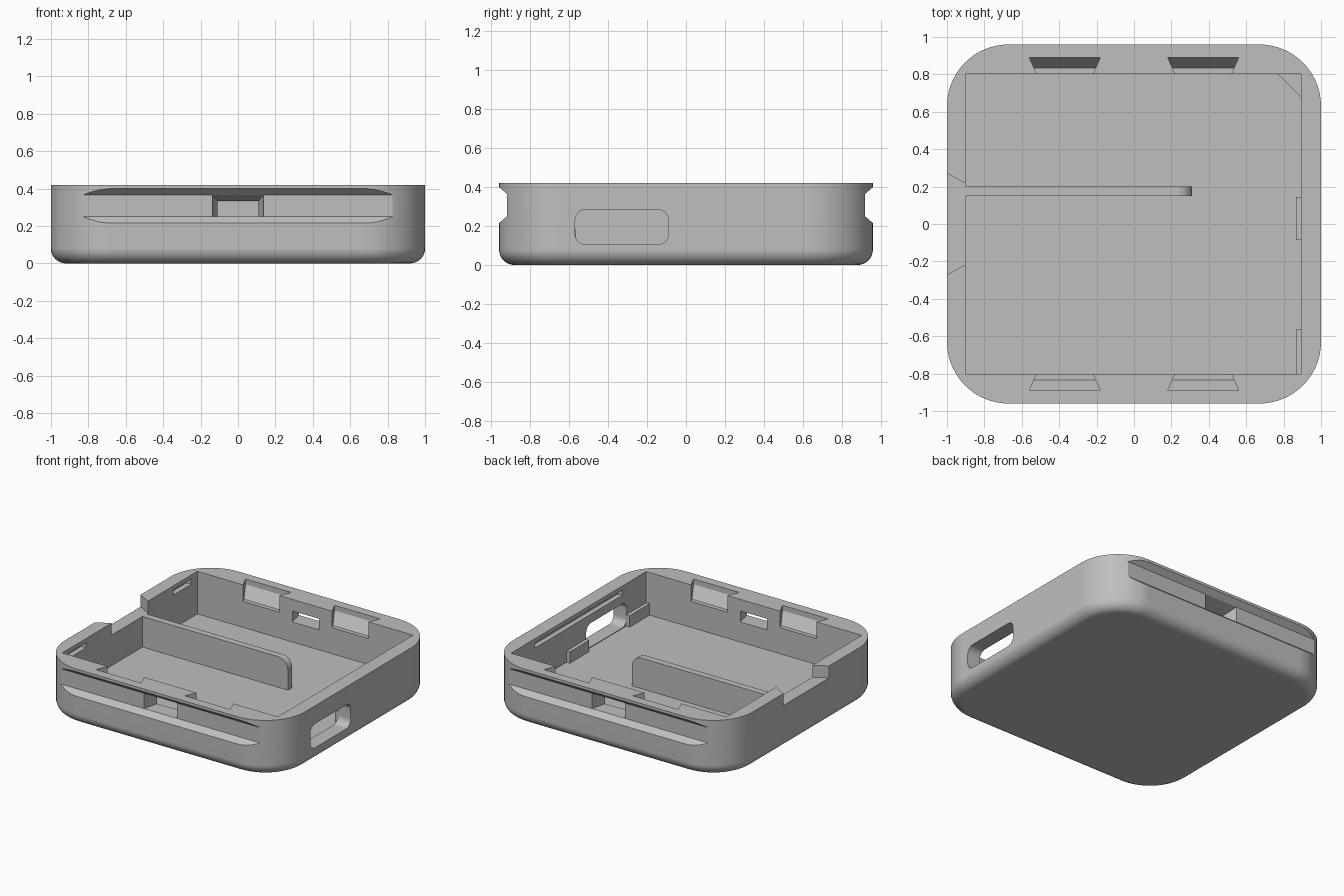
import bpy, bmesh, math
from mathutils import Vector

cube = bpy.data.objects.get("Cube")
if cube:
    bpy.data.objects.remove(cube, do_unlink=True)

grey = bpy.data.materials.new("matte grey")
grey.use_nodes = True
COLOUR = (0.52, 0.52, 0.52, 1)
grey.diffuse_color = COLOUR
grey.node_tree.nodes["Principled BSDF"].inputs["Base Color"].default_value = COLOUR

WIDTH, DEPTH, HEIGHT = 1.0, 0.96, 0.42   # half width, half depth, full height
FLOOR, SHELF = 0.10, 0.33


def loft(name, rings):
    """Closed solid through a list of equal-length point rings."""
    bm = bmesh.new()
    loops = [[bm.verts.new(p) for p in ring] for ring in rings]
    n = len(loops[0])
    for a, b in zip(loops, loops[1:]):
        for i in range(n):
            j = (i + 1) % n
            bm.faces.new((a[i], a[j], b[j], b[i]))
    bm.faces.new(loops[0][::-1])
    bm.faces.new(loops[-1])
    bmesh.ops.recalc_face_normals(bm, faces=bm.faces)
    mesh = bpy.data.meshes.new(name)
    bm.to_mesh(mesh)
    bm.free()
    mesh.materials.append(grey)
    obj = bpy.data.objects.new(name, mesh)
    bpy.context.collection.objects.link(obj)
    return obj


def prism(name, points, axis, lo, hi):
    """Extrude a 2D profile along x, y or z."""
    def place(p, t):
        q = list(p)
        q.insert("xyz".index(axis), t)
        return Vector(q)
    return loft(name, [[place(p, t) for p in points] for t in (lo, hi)])


def box(name, x, y, z):
    return prism(name, [(x[0], y[0]), (x[1], y[0]), (x[1], y[1]), (x[0], y[1])], "z", *z)


def rounded(hx, hy, r, cx=0, cy=0, steps=14):
    """Rounded rectangle outline."""
    pts = []
    for k, (sx, sy) in enumerate([(1, 1), (-1, 1), (-1, -1), (1, -1)]):
        for i in range(steps + 1):
            a = math.pi / 2 * (k + i / steps)
            pts.append((cx + sx * (hx - r) + r * math.cos(a),
                        cy + sy * (hy - r) + r * math.sin(a)))
    return pts


def activate(obj):
    bpy.ops.object.select_all(action="DESELECT")
    obj.select_set(True)
    bpy.context.view_layer.objects.active = obj


# Outer shell: rounded outline with a filleted bottom edge
CORNER, FILLET = 0.33, 0.08
rings = []
for i in range(9):
    a = math.pi / 2 * i / 8
    inset = FILLET * (1 - math.sin(a))
    z = FILLET * (1 - math.cos(a))
    rings.append([(x, y, z) for x, y in rounded(WIDTH - inset, DEPTH - inset, CORNER - inset)])
rings.append([(x, y, HEIGHT) for x, y in rounded(WIDTH, DEPTH, CORNER)])
shell = loft("tray_shell", rings)

# Main cavity, side port and cable notch
cutters = [
    box("cavity_cutter", (-0.9, 0.893), (-0.803, 0.803), (FLOOR, 0.6)),
    prism("port_cutter", rounded(0.24, 0.09, 0.055, -0.33, 0.195, 6), "x", 0.8, 1.1),
    prism("notch_cutter", [(-1.06, -0.305), (-0.84, -0.182), (-0.84, 0.182), (-1.06, 0.305)],
          "z", SHELF, 0.6),
    box("long_slot_cutter", (0.85, 0.93), (-0.52, 0.52), (0.35, 0.39)),
]

for s in (-1, 1):
    # Finger groove along the outside
    cutters.append(prism("groove_cutter", [(s * 1.0, 0.435), (s * 0.92, 0.365),
                                           (s * 0.92, 0.25), (s * 1.0, 0.18)], "x", -1.2, 1.2))
    # Tapered window through the groove
    window = []
    for y, half, top in ((0.93, 0.14, 0.368), (0.78, 0.104, 0.327)):
        window.append([(-half, s * y, 0.25), (half, s * y, 0.25),
                       (half, s * y, top), (-half, s * y, top)])
    cutters.append(loft("window_cutter", window))
    # Short slot beside the notch
    cutters.append(box("short_slot_cutter", (-0.94, -0.85),
                       sorted((s * 0.52, s * 0.73)), (0.35, 0.39)))
    # Dovetail clip pockets with a sloped bottom
    for cx in (-0.37, 0.37):
        profile = [(0.78, 0.5), (0.89, 0.5), (0.89, 0.38), (0.835, 0.295), (0.78, 0.295)]
        sides = []
        for side in (-1, 1):
            sides.append([(cx + side * (0.19 - (0.89 - y) * 0.45), s * y, z)
                          for y, z in profile])
        cutters.append(loft("clip_cutter", sides))

for cutter in cutters:
    activate(shell)
    mod = shell.modifiers.new("cut", "BOOLEAN")
    mod.operation, mod.solver, mod.object = "DIFFERENCE", "EXACT", cutter
    bpy.ops.object.modifier_apply(modifier=mod.name)
    bpy.data.objects.remove(cutter, do_unlink=True)

# Inner divider with a rounded free end
R, END = 0.08, 0.31
outline = [(-0.91, FLOOR - 0.01), (END, FLOOR - 0.01)]
for i in range(9):
    a = math.pi / 2 * i / 8
    outline.append((END - R + R * math.cos(a), SHELF - R + R * math.sin(a)))
outline.append((-0.91, SHELF))
divider = prism("divider", outline, "y", 0.15, 0.20)

# Low stops beside the port and a corner gusset
box("middle_stop", (0.865, 0.9), (-0.085, 0.145), (FLOOR - 0.01, 0.185))
box("corner_stop", (0.865, 0.9), (-0.81, -0.565), (FLOOR - 0.01, 0.185))
prism("corner_gusset", [(0.765, 0.805), (0.895, 0.675), (0.895, 0.805)], "z", FLOOR - 0.01, 0.185)

# Smooth rounds, crisp edges
for obj in (shell, divider):
    activate(obj)
    bpy.ops.object.shade_smooth_by_angle(angle=math.radians(25))
    weighted = obj.modifiers.new("weighted normals", "WEIGHTED_NORMAL")
    weighted.keep_sharp = True
